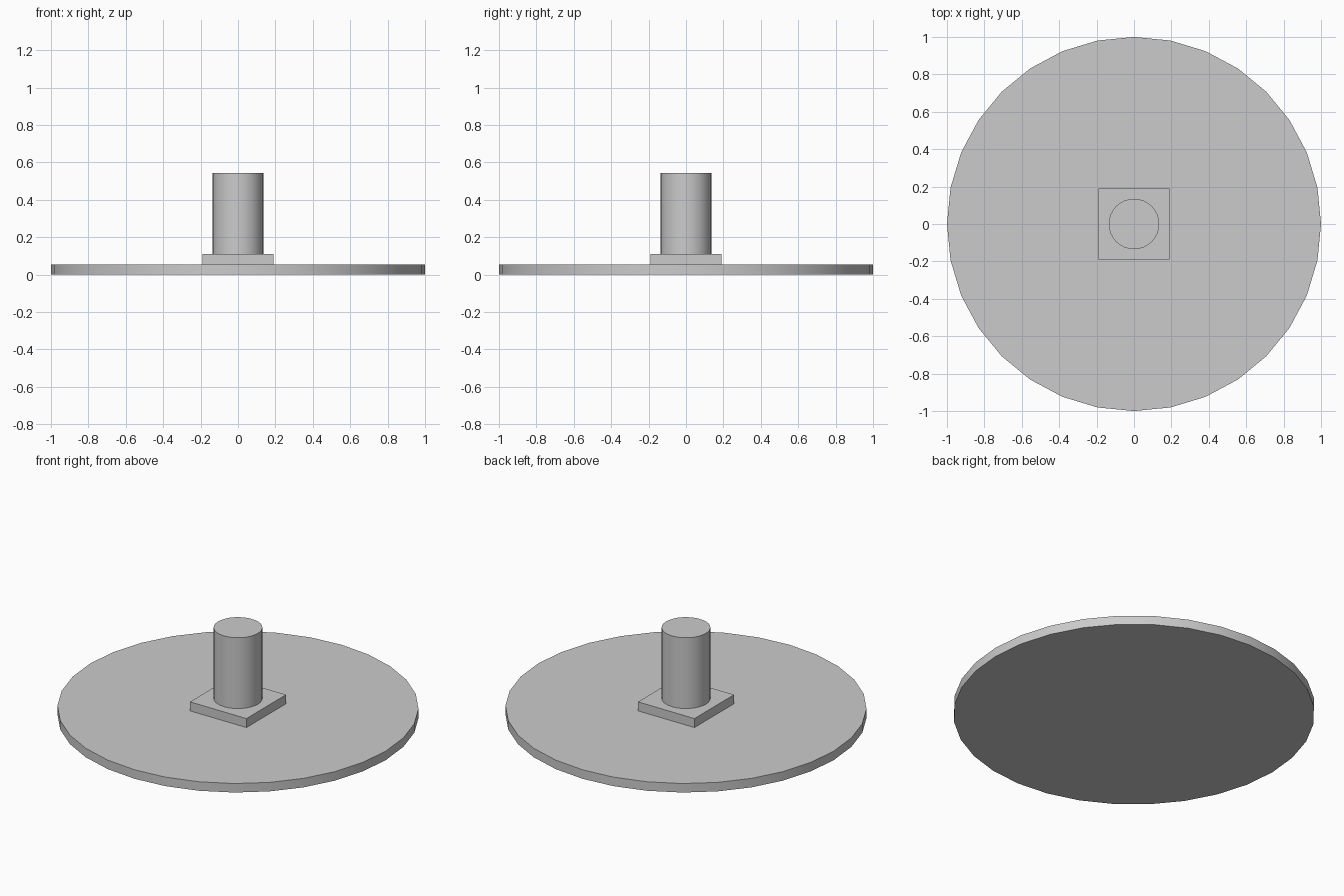
import bpy
import math

cube = bpy.data.objects.get("Cube")
if cube:
    bpy.data.objects.remove(cube, do_unlink=True)

# Single grey material
grey = bpy.data.materials.new("light_grey")
grey.use_nodes = True
colour = (0.6, 0.6, 0.6, 1)
grey.diffuse_color = colour
grey.node_tree.nodes["Principled BSDF"].inputs["Base Color"].default_value = colour


def finish(name):
    obj = bpy.context.object
    obj.name = name
    obj.data.materials.append(grey)
    return obj


def add_cylinder(name, radius, bottom, top):
    bpy.ops.mesh.primitive_cylinder_add(
        vertices=32, radius=radius, depth=top - bottom,
        location=(0, 0, (bottom + top) / 2))
    finish(name)
    bpy.ops.object.shade_smooth_by_angle(angle=math.radians(30))


def add_block(name, width, bottom, top):
    bpy.ops.mesh.primitive_cube_add(size=1, location=(0, 0, (bottom + top) / 2))
    obj = finish(name)
    obj.scale = (width, width, top - bottom)
    bpy.ops.object.transform_apply(location=False, rotation=False, scale=True)


# Wide disc, square mounting plate and upright post
add_cylinder("base_disc", 1.0, 0, 0.055)
add_block("mounting_plate", 0.382, 0.055, 0.11)
add_cylinder("post", 0.135, 0.11, 0.543)
